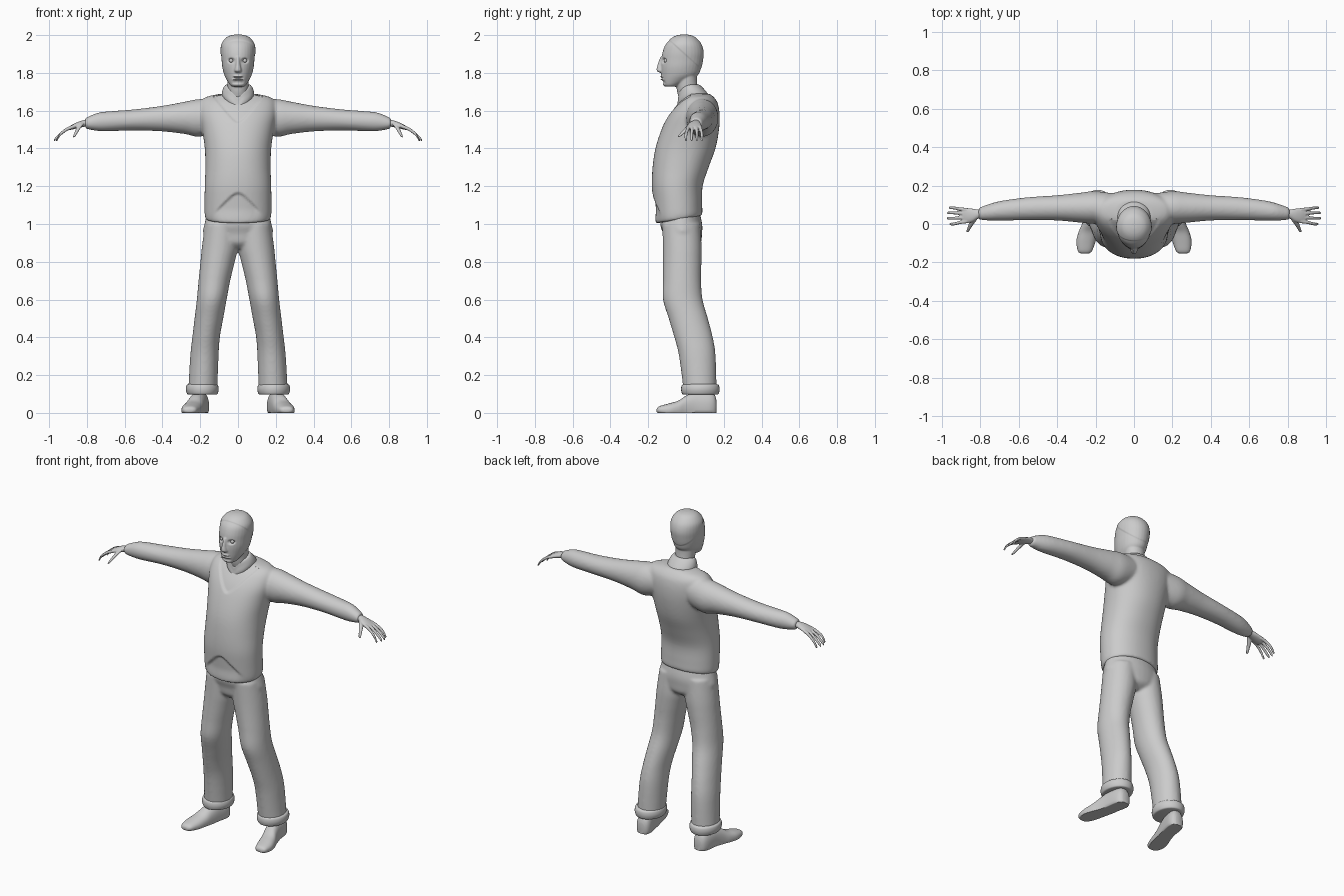
import bpy, bmesh, math
from mathutils import Vector


def smoothstep(a, b, v):
    t = min(1, max(0, (v - a) / (b - a)))
    return t * t * (3 - 2 * t)


def catmull(p, steps=4):
    """Smoothly interpolate a list of section tuples."""
    out = []
    for i in range(len(p) - 1):
        a, b, c, d = p[max(i - 1, 0)], p[i], p[i + 1], p[min(i + 2, len(p) - 1)]
        for k in range(steps):
            t = k / steps
            out.append([0.5 * (2 * q + (r - o) * t + (2 * o - 5 * q + 4 * r - s) * t * t
                               + (3 * q - o - 3 * r + s) * t ** 3)
                        for o, q, r, s in zip(a, b, c, d)])
    return out + [list(p[-1])]


def loft(bm, sections, axis='Z', mirror=False, n=32, power=2.0):
    """Closed tube through ellipses (t, centre_a, radius_a, centre_b, radius_b)."""
    for side in ((1, -1) if mirror else (1,)):
        rings = []
        for t, ca, ra, cb, rb in catmull(sections):
            ring = []
            for k in range(n):
                c, s = math.cos(2 * math.pi * k / n), math.sin(2 * math.pi * k / n)
                a = ca + ra * math.copysign(abs(c) ** (2 / power), c)
                b = cb + rb * math.copysign(abs(s) ** (2 / power), s)
                x, y, z = {'Z': (a, b, t), 'X': (t, a, b), 'Y': (a, t, b)}[axis]
                ring.append(bm.verts.new((side * x, y, z)))
            rings.append(ring)
        for r0, r1 in zip(rings, rings[1:]):
            for k in range(n):
                bm.faces.new((r0[k], r0[(k + 1) % n], r1[(k + 1) % n], r1[k]))
        bm.faces.new(rings[0][::-1])
        bm.faces.new(rings[-1])


def front_back(rows):
    """Rows (z, half_width, y_front, y_back) to loft sections."""
    return [(z, 0, w, (f + b) / 2, (b - f) / 2) for z, w, f, b in rows]


def finish(name, bm, voxel=0, smooth=0, deform=None, angle=50):
    bmesh.ops.recalc_face_normals(bm, faces=bm.faces)
    me = bpy.data.meshes.new(name)
    bm.to_mesh(me)
    bm.free()
    ob = bpy.data.objects.new(name, me)
    bpy.context.collection.objects.link(ob)
    if voxel:
        m = ob.modifiers.new("fuse", 'REMESH')
        m.mode, m.voxel_size = 'VOXEL', voxel
        m = ob.modifiers.new("soften", 'SMOOTH')
        m.factor, m.iterations = 0.5, smooth
        dg = bpy.context.evaluated_depsgraph_get()
        fused = bpy.data.meshes.new_from_object(ob.evaluated_get(dg))
        ob.modifiers.clear()
        ob.data = fused
    if deform:
        normals = [v.normal.copy() for v in ob.data.vertices]
        for v, nrm in zip(ob.data.vertices, normals):
            v.co = deform(v.co.copy(), nrm)
    ob.data.shade_smooth()
    ob.data.set_sharp_from_angle(angle=math.radians(angle))
    return ob


# Sweater: torso and sleeves fused
def sweater_details(p, nrm):
    if p.y < 0.02 and abs(p.x) < 0.17:
        # V neckline step
        line = 1.5 + 1.25 * math.sqrt(p.x ** 2 + 0.0006)
        p.y += 0.008 * smoothstep(0, 0.014, p.z - line)
        # belly fold arch above the hem
        arch = 1.19 - 0.85 * math.sqrt(p.x ** 2 + 0.0006)
        p.y += 0.012 * smoothstep(0, 0.014, arch - p.z) * (1 - smoothstep(0.08, 0.14, abs(p.x))) \
            * smoothstep(1.02, 1.1, p.z)
    if p.z < 1.15 and abs(p.x) < 0.25:
        p.z += 0.17 * p.y * (1.15 - p.z) / 0.12     # hem hangs lower in front
    return p


bm = bmesh.new()
loft(bm, front_back([
    (1.03, .170, -.160, .085), (1.05, .176, -.166, .087), (1.1, .177, -.172, .086),
    (1.2, .176, -.181, .088), (1.3, .173, -.177, .12), (1.4, .176, -.162, .156),
    (1.5, .190, -.130, .175), (1.58, .205, -.092, .178), (1.64, .20, -.048, .168),
    (1.672, .17, -.012, .147), (1.69, .09, .0, .125)]), n=48, power=2.15)
loft(bm, [(.08, .085, .07, 1.58, .08), (.20, .086, .085, 1.562, .1), (.28, .085, .078, 1.562, .086),
          (.40, .084, .066, 1.558, .068), (.55, .08, .06, 1.551, .056), (.68, .07, .053, 1.544, .053),
          (.74, .063, .046, 1.541, .049), (.79, .056, .036, 1.535, .035), (.81, .054, .03, 1.533, .027)],
     'X', mirror=True)
finish("sweater", bm, 0.008, 10, sweater_details)

# Trousers: pelvis and two legs fused
bm = bmesh.new()
loft(bm, front_back([(.87, .05, -.08, .04), (.9, .14, -.112, .078), (.95, .184, -.122, .085),
                     (1.0, .178, -.137, .086), (1.07, .16, -.13, .07)]))
loft(bm, [(.11, .187, .077, .075, .087), (.3, .178, .075, .06, .097), (.4, .169, .073, .04, .102),
          (.5, .154, .076, .012, .104), (.6, .139, .079, -.017, .105), (.7, .125, .084, -.021, .101),
          (.8, .108, .091, -.02, .102), (.88, .095, .096, -.02, .103), (1.0, .085, .09, -.025, .1)],
     mirror=True)
finish("trousers", bm, 0.008, 8)

# Rolled trouser cuffs
bm = bmesh.new()
loft(bm, [(.097, .189, .073, .076, .088), (.102, .189, .081, .076, .097), (.124, .189, .087, .076, .102),
          (.146, .189, .083, .076, .098), (.153, .188, .072, .076, .085)], mirror=True)
finish("trouser_cuffs", bm)

# Shoes, toes turned out, flat soles
bm = bmesh.new()
loft(bm, [(-.155, .256, .016, .013, .008), (-.142, .256, .036, .015, .02), (-.09, .25, .05, .013, .037),
          (-.04, .238, .05, .018, .047), (.0, .225, .046, .025, .066), (.05, .212, .045, .035, .075),
          (.12, .2, .047, .035, .075), (.15, .197, .038, .035, .062), (.162, .197, .022, .03, .035)],
     'Y', mirror=True, power=2.3)
finish("shoes", bm, deform=lambda p, nrm: Vector((p.x, p.y, max(p.z, 0))))

# Hands: palm, four fingers and a thumb
bm = bmesh.new()
loft(bm, [(.77, .053, .022, 1.536, .02), (.81, .052, .023, 1.533, .018), (.84, .046, .034, 1.526, .017),
          (.87, .044, .039, 1.516, .014), (.895, .045, .037, 1.506, .01)], 'X', mirror=True)
for y0, y1, tip in ((.074, .084, .965), (.054, .058, .974), (.034, .03, .974), (.014, .0, .962)):
    loft(bm, [(.87, y0, .010, 1.516, .011), (.905, y0 * .6 + y1 * .4, .009, 1.502, .010),
              (.94, y1, .008, 1.476, .010), (tip - .006, y1, .007, 1.449, .009),
              (tip, y1, .004, 1.442, .005)], 'X', mirror=True, n=12)
loft(bm, [(1.53, .83, .014, .028, .014), (1.505, .846, .012, .005, .014), (1.482, .858, .009, -.018, .012),
          (1.464, .867, .007, -.036, .008), (1.459, .869, .004, -.04, .004)], mirror=True, n=12)
finish("hands", bm, 0.0035, 3)


# Head with neck, nose, eye sockets, mouth line and hairline
def face_details(p, nrm):
    if p.y < -0.06:
        d = math.hypot(abs(p.x) - .036, (p.z - 1.865) * 1.3)
        p.y += 0.016 * (1 - smoothstep(.004, .024, d))
        mouth = (1 - smoothstep(0, .007, abs(p.z - 1.773))) * (1 - smoothstep(.02, .034, abs(p.x)))
        lips = (1 - smoothstep(.006, .018, abs(p.z - 1.773))) * (1 - smoothstep(.015, .03, abs(p.x)))
        p.y += 0.009 * mouth - 0.006 * lips
        p.y += 0.006 * (1 - smoothstep(.004, .014, abs(p.z - 1.752))) * (1 - smoothstep(.02, .04, abs(p.x)))
    hair = smoothstep(-.066, -.056, p.y + 1.1 * (p.z - 1.95)) * smoothstep(1.80, 1.83, p.z)
    return p + nrm * 0.003 * hair


bm = bmesh.new()
loft(bm, front_back([
    (1.727, .03, -.108, -.05), (1.735, .042, -.121, -.03), (1.76, .058, -.128, .02), (1.79, .073, -.131, .065),
    (1.83, .083, -.133, .08), (1.87, .087, -.130, .088), (1.91, .09, -.124, .091), (1.95, .086, -.108, .08),
    (1.98, .066, -.078, .056), (1.994, .043, -.052, .034), (2.0, .015, -.025, .006)]))
loft(bm, front_back([(1.62, .065, -.02, .11), (1.68, .056, -.042, .085), (1.72, .055, -.05, .064),
                     (1.77, .058, -.05, .058), (1.83, .06, -.04, .06)]))
loft(bm, [(1.885, 0, .009, -.124, .012), (1.85, 0, .011, -.134, .015), (1.822, 0, .017, -.136, .02),
          (1.81, 0, .019, -.135, .02), (1.802, 0, .012, -.13, .012)], n=16)
finish("head", bm, 0.0045, 4, face_details)

# Eyes
bm = bmesh.new()
for s in (1, -1):
    geo = bmesh.ops.create_uvsphere(bm, u_segments=16, v_segments=10, radius=0.011)
    bmesh.ops.translate(bm, verts=geo['verts'], vec=(s * .036, -.106, 1.865))
finish("eyes", bm)


# Folded collar, dipping to a notch in front
def collar_dip(p, nrm):
    f = max(0, (0.03 - p.y) / 0.07)
    p.z -= 0.04 * f * f + 0.025 * f * (1 - smoothstep(0, .03, abs(p.x)))
    return p


bm = bmesh.new()
loft(bm, [(1.655, 0, .07, .04, .07), (1.668, 0, .083, .04, .083), (1.69, 0, .086, .034, .081),
          (1.715, 0, .080, .026, .069), (1.733, 0, .070, .018, .059), (1.738, 0, .062, .016, .052)], n=48)
finish("shirt_collar", bm, deform=collar_dip)
